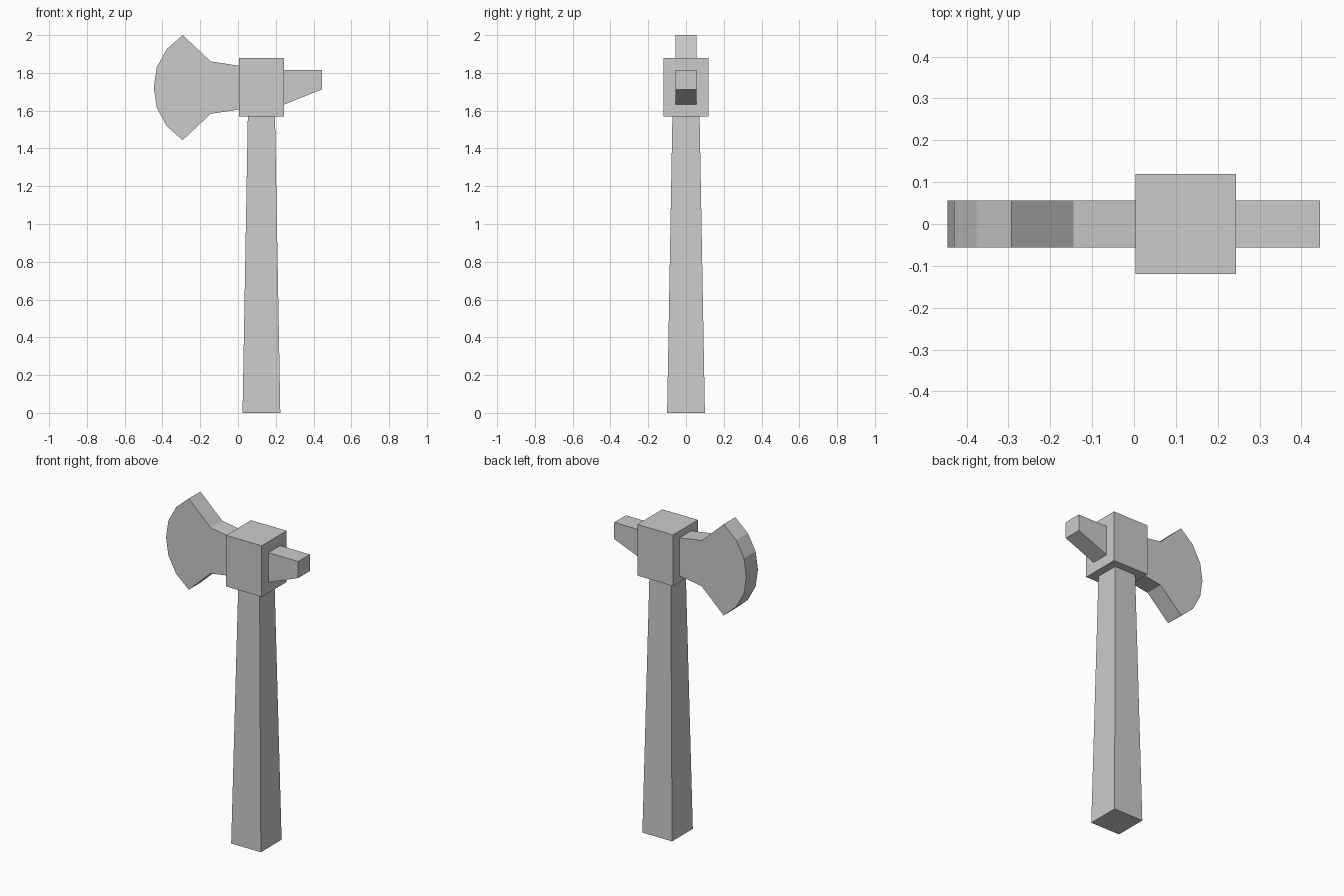
import bpy

if "Cube" in bpy.data.objects:
    bpy.data.objects.remove(bpy.data.objects["Cube"])

CX = 0.124      # handle and head axis
BLADE_Z = 1.722  # mid height of the blade


def mesh_object(name, verts, faces):
    mesh = bpy.data.meshes.new(name)
    mesh.from_pydata(verts, [], faces)
    mesh.update()
    obj = bpy.data.objects.new(name, mesh)
    bpy.context.collection.objects.link(obj)
    return obj


def loft(name, a, b):
    """Solid between two matching loops, wound counter-clockwise seen from b."""
    n = len(a)
    sides = [(i, (i + 1) % n, n + (i + 1) % n, n + i) for i in range(n)]
    caps = [tuple(reversed(range(n))), tuple(range(n, 2 * n))]
    return mesh_object(name, a + b, sides + caps)


def square(half, z):
    return [(CX + sx * half, sy * half, z)
            for sx, sy in ((-1, -1), (1, -1), (1, 1), (-1, 1))]


def plate(name, profile, half):
    """Extrude a counter-clockwise (x, z) profile along y."""
    return loft(name, [(x, half, z) for x, z in profile],
                [(x, -half, z) for x, z in profile])


# Tapered square handle and block head
loft("handle", square(0.10, 0.0), square(0.072, 1.568))
loft("head_block", square(0.12, 1.568), square(0.12, 1.88))

# Flared blade: upper half outline mirrored about its mid height
upper = [(0.004, 0.116), (-0.145, 0.139), (-0.293, 0.278),
         (-0.377, 0.204), (-0.430, 0.107)]
outline = upper + [(-0.446, 0.0)] + [(x, -z) for x, z in reversed(upper)]
plate("blade", [(x, BLADE_Z + z) for x, z in outline], 0.056)

# Back spike with sloping underside
plate("back_spike", [(0.244, 1.632), (0.445, 1.713),
                     (0.445, 1.814), (0.244, 1.814)], 0.056)
